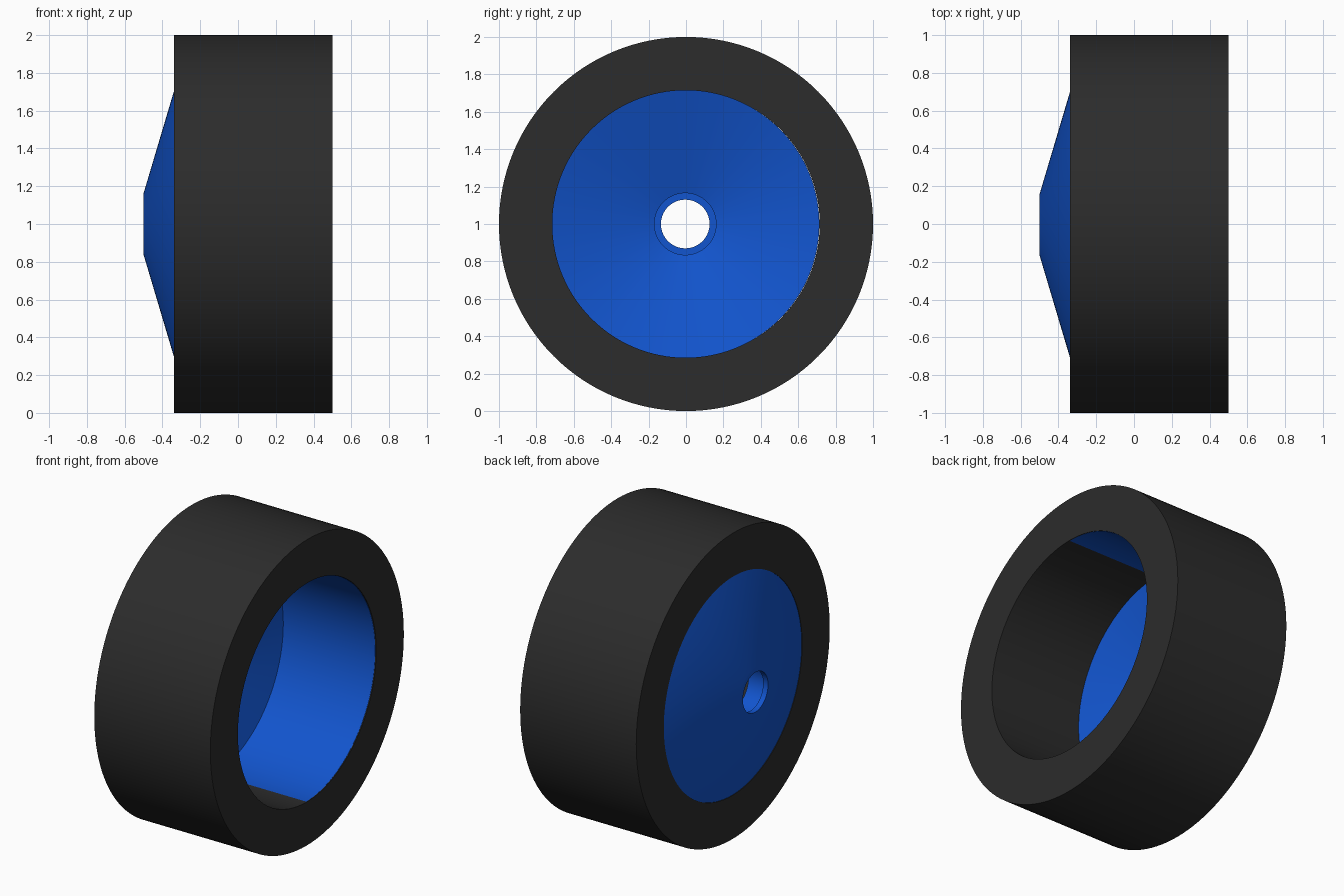
import bpy, bmesh
from math import sin, cos, tau, radians

if "Cube" in bpy.data.objects:
    bpy.data.objects.remove(bpy.data.objects["Cube"])


def lathe(name, profile, color, closed=True, y=0.0, segs=128):
    """Spin an (x, radius) profile around the wheel axle (x axis)."""
    bm = bmesh.new()
    rings = [[bm.verts.new((x, r * sin(tau * i / segs), r * cos(tau * i / segs)))
              for i in range(segs)] for x, r in profile]
    pairs = list(zip(rings, rings[1:]))
    if closed:
        pairs.append((rings[-1], rings[0]))
    for a, b in pairs:
        for i in range(segs):
            j = (i + 1) % segs
            bm.faces.new((a[i], a[j], b[j], b[i]))
    bmesh.ops.recalc_face_normals(bm, faces=bm.faces)
    mesh = bpy.data.meshes.new(name)
    bm.to_mesh(mesh)
    bm.free()
    obj = bpy.data.objects.new(name, mesh)
    bpy.context.collection.objects.link(obj)
    obj.location = (0, y, 1)
    mat = bpy.data.materials.new(name + "_color")
    mat.diffuse_color = color
    mat.use_nodes = True
    mat.node_tree.nodes["Principled BSDF"].inputs["Base Color"].default_value = mat.diffuse_color
    mesh.materials.append(mat)
    bpy.ops.object.select_all(action='DESELECT')
    obj.select_set(True)
    bpy.context.view_layer.objects.active = obj
    bpy.ops.object.shade_smooth_by_angle(angle=radians(30))
    return obj


LEFT, RIGHT, BORE = -0.34, 0.5, 0.715

# Tyre: thick square-shouldered ring
lathe("tyre", [(LEFT, BORE), (LEFT, 1.0), (RIGHT, 1.0), (RIGHT, BORE)],
      (0.025, 0.025, 0.025, 1))

# Hub: coned dish with a lipped axle hole and a sleeve lining the bore,
# set a hair off-centre so the sleeve shows on one half of the bore
lathe("hub", [(-0.335, 0.717),                  # outer cone base
              (-0.5, 0.162), (-0.5, 0.13),      # flat nose
              (-0.465, 0.13), (-0.465, 0.165),  # hole lip and counterbore
              (-0.335, 0.165), (-0.17, BORE),   # inner cone
              (0.495, BORE), (0.495, 0.717)],   # bore sleeve
      (0.006, 0.09, 0.62, 1), y=-0.004)
